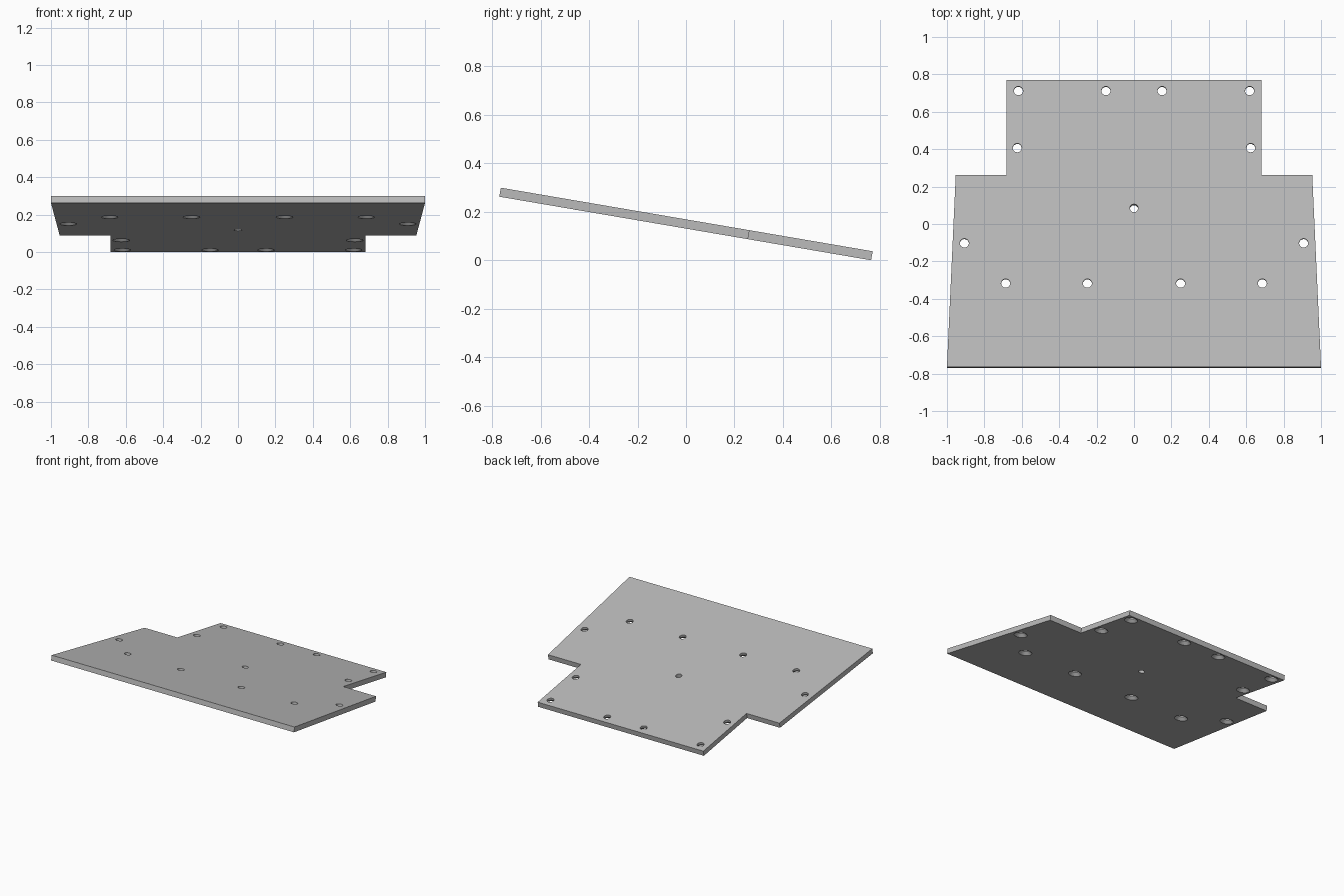
import bpy, bmesh, math

cube = bpy.data.objects.get("Cube")
if cube:
    bpy.data.objects.remove(cube)

THICK = 0.0375
HALF = THICK / 2
TILT = math.radians(9.7)
LENGTH = 1.556

grey = bpy.data.materials.new("plain grey")
grey.use_nodes = True
colour = (0.5, 0.5, 0.5, 1)
grey.diffuse_color = colour
grey.node_tree.nodes["Principled BSDF"].inputs["Base Color"].default_value = colour


def make_object(name, bm):
    bmesh.ops.recalc_face_normals(bm, faces=bm.faces)
    mesh = bpy.data.meshes.new(name)
    bm.to_mesh(mesh)
    bm.free()
    obj = bpy.data.objects.new(name, mesh)
    obj.data.materials.append(grey)
    bpy.context.collection.objects.link(obj)
    return obj


def on_slope(y):
    # distance along the slope for a plan position on the upper face
    return (y - HALF * math.sin(TILT)) / math.cos(TILT)


def add_lathe(bm, x, y, profile, sides=32):
    # closed solid from (radius, height) rings
    rings = []
    for r, z in profile:
        rings.append([bm.verts.new((x + r * math.cos(a), y + r * math.sin(a), z))
                      for a in (2 * math.pi * i / sides for i in range(sides))])
    for low, high in zip(rings, rings[1:]):
        for i in range(sides):
            j = (i + 1) % sides
            bm.faces.new((low[i], low[j], high[j], high[i]))
    bm.faces.new(rings[0][::-1])
    bm.faces.new(rings[-1])


# Plate: tapered wide front, narrow tongue at the back
end = LENGTH / 2
notch = on_slope(0.262)
right_half = [(1.0, -end), (0.953, notch), (0.682, notch), (0.682, end)]
outline = right_half + [(-x, y) for x, y in reversed(right_half)]
bm = bmesh.new()
base = bm.faces.new([bm.verts.new((x, y, -HALF)) for x, y in outline])
extruded = bmesh.ops.extrude_face_region(bm, geom=[base])["geom"]
bmesh.ops.translate(bm, vec=(0, 0, THICK),
                    verts=[v for v in extruded if isinstance(v, bmesh.types.BMVert)])
plate = make_object("plate", bm)

# Screw holes: countersunk from below, mirrored left and right
BORE, SINK, OVER = 0.024, 0.045, 0.01
depth = SINK - BORE
countersunk = [(SINK + OVER, -HALF - OVER), (BORE, -HALF + depth), (BORE, HALF + OVER)]
straight = [(0.022, -HALF - OVER), (0.022, HALF + OVER)]
holes = [(0.618, 0.712), (0.15, 0.712), (0.624, 0.407),
         (0.907, -0.102), (0.686, -0.317), (0.249, -0.317)]
bm = bmesh.new()
for x, y in holes:
    for side in (-1, 1):
        add_lathe(bm, side * x, on_slope(y), countersunk)
# Plain middle hole
add_lathe(bm, 0, on_slope(0.085), straight)
cutter = make_object("hole_cutter", bm)
cutter.hide_render = True

cut = plate.modifiers.new("holes", "BOOLEAN")
cut.operation = "DIFFERENCE"
cut.solver = "EXACT"
cut.object = cutter
bpy.context.view_layer.objects.active = plate
plate.select_set(True)
bpy.ops.object.modifier_apply(modifier=cut.name)
bpy.data.objects.remove(cutter)
bpy.ops.object.shade_smooth_by_angle(angle=math.radians(30))

# Lean the plate down towards the back and rest it on the ground
plate.rotation_euler.x = -TILT
plate.location.z = end * math.sin(TILT) + HALF * math.cos(TILT)
